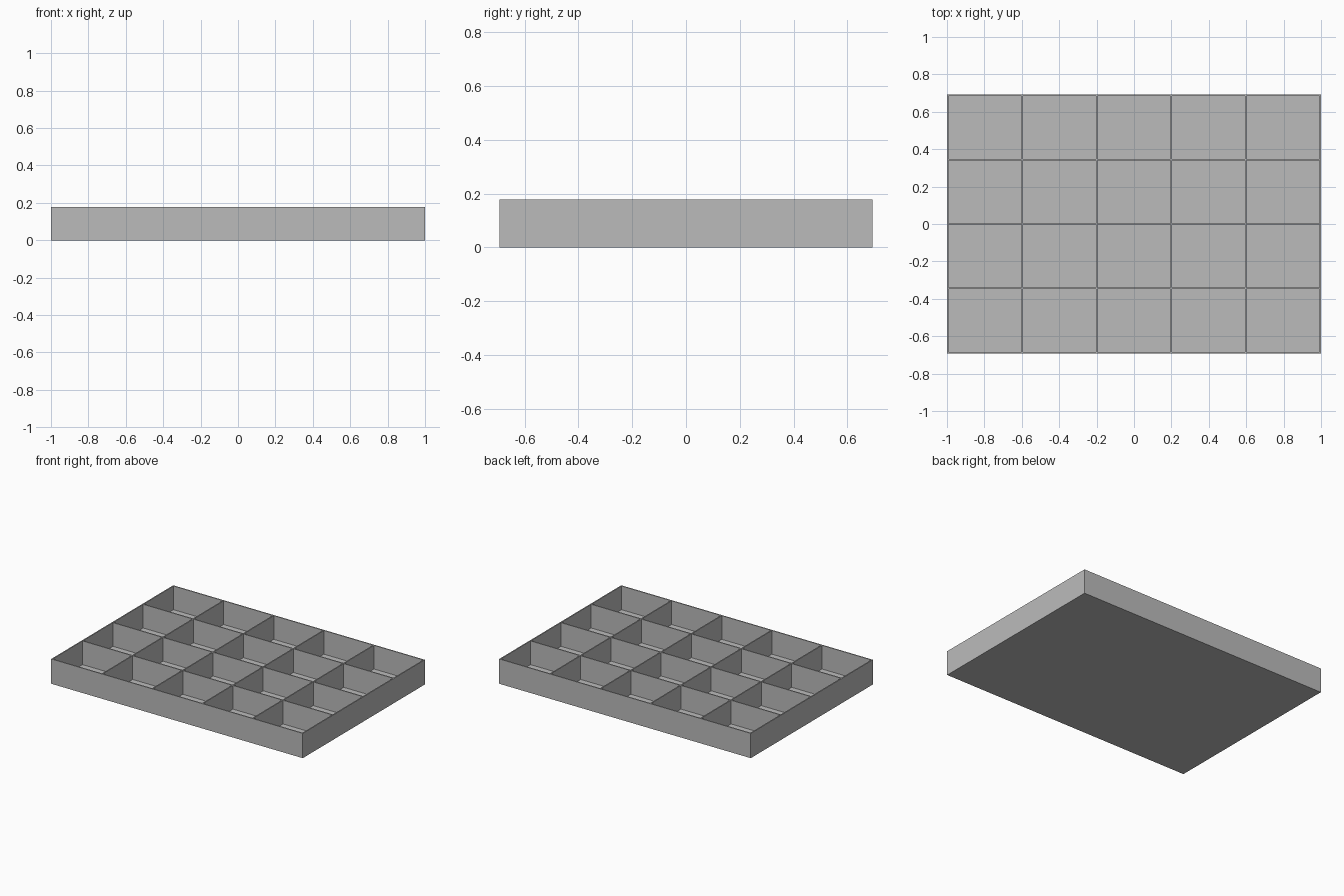
import bpy

cube = bpy.data.objects.get("Cube")
if cube:
    bpy.data.objects.remove(cube, do_unlink=True)

WIDTH, DEPTH, HEIGHT = 2.0, 1.386, 0.178
WALL = 0.008
COLUMNS, ROWS = 5, 4

# Single plain grey
grey = bpy.data.materials.new("plain grey")
grey.use_nodes = True
colour = (0.5, 0.5, 0.5, 1)
grey.diffuse_color = colour
grey.node_tree.nodes["Principled BSDF"].inputs["Base Color"].default_value = colour


def box(name, size, centre):
    bpy.ops.mesh.primitive_cube_add(size=1, location=centre)
    obj = bpy.context.object
    obj.name = name
    obj.scale = size
    bpy.ops.object.transform_apply(location=False, rotation=False, scale=True)
    obj.data.materials.append(grey)
    return obj


# Tray shell: a solid block with one open cavity
tray = box("tray_shell", (WIDTH, DEPTH, HEIGHT), (0, 0, HEIGHT / 2))
cavity = box("cavity_cutter", (WIDTH - 2 * WALL, DEPTH - 2 * WALL, HEIGHT),
             (0, 0, HEIGHT / 2 + WALL))
cut = tray.modifiers.new("hollow", 'BOOLEAN')
cut.object = cavity
cut.operation = 'DIFFERENCE'
cut.solver = 'EXACT'
bpy.context.view_layer.objects.active = tray
bpy.ops.object.modifier_apply(modifier=cut.name)
bpy.data.objects.remove(cavity, do_unlink=True)

# Dividers stand on the tray floor and reach the rim
inner_height = HEIGHT - WALL
mid_z = WALL + inner_height / 2
pitch_x = (WIDTH - WALL) / COLUMNS
pitch_y = (DEPTH - WALL) / ROWS

# Dividers running front to back
for i in range(1, COLUMNS):
    x = (i - COLUMNS / 2) * pitch_x
    box(f"column_divider_{i}", (WALL, DEPTH - 2 * WALL, inner_height), (x, 0, mid_z))

# Dividers running side to side, split between the column dividers
for j in range(1, ROWS):
    y = (j - ROWS / 2) * pitch_y
    for i in range(COLUMNS):
        x = (i + 0.5 - COLUMNS / 2) * pitch_x
        box(f"row_divider_{j}_{i + 1}", (pitch_x - WALL, WALL, inner_height), (x, y, mid_z))
